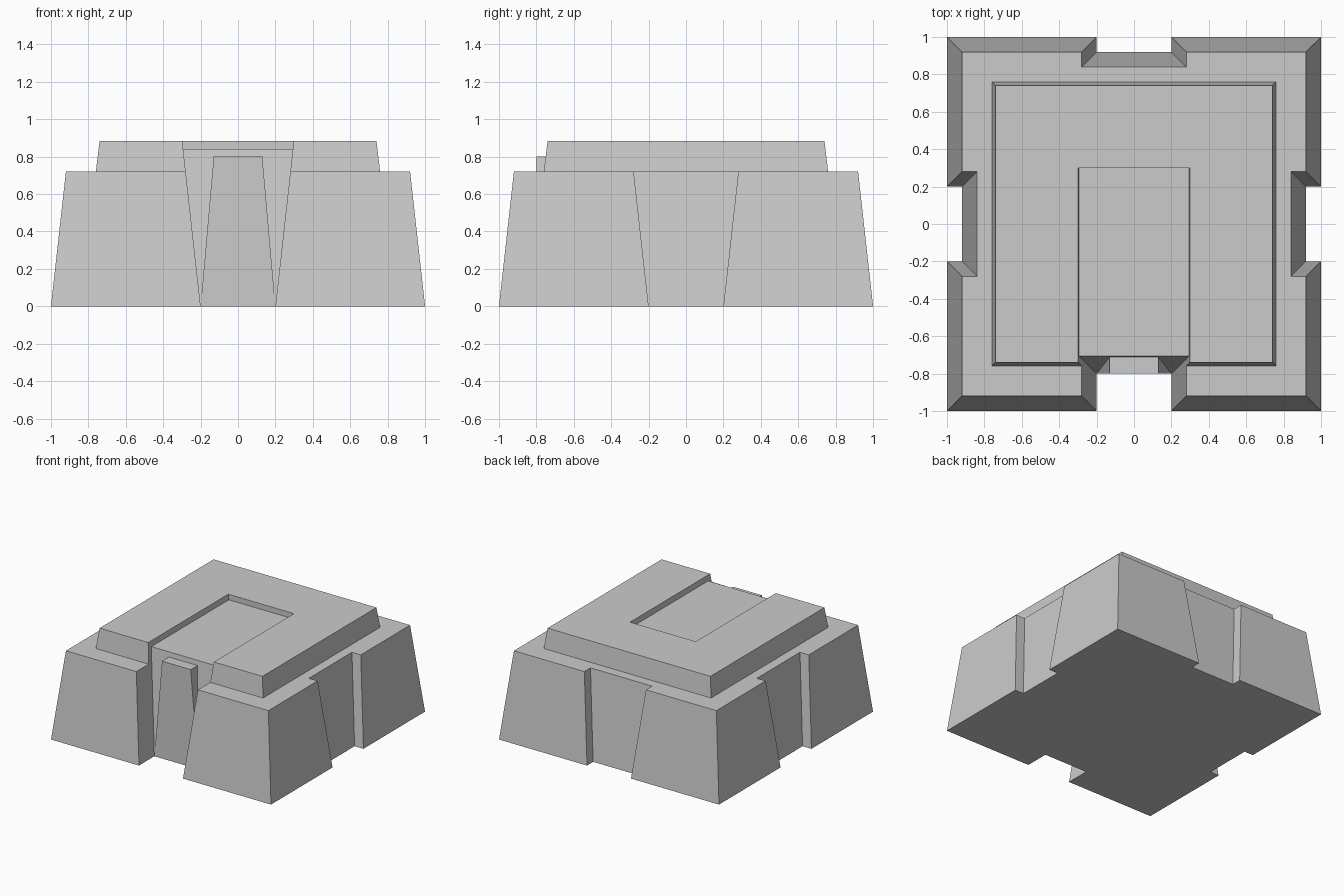
import bpy
import bmesh

cube = bpy.data.objects.get("Cube")
if cube:
    bpy.data.objects.remove(cube, do_unlink=True)

stone = bpy.data.materials.new("grey_stone")
stone.use_nodes = True
grey = (0.6, 0.6, 0.6, 1)
stone.diffuse_color = grey
stone.node_tree.nodes["Principled BSDF"].inputs["Base Color"].default_value = grey

SLOPE = 1 / 9           # inward lean of the walls
LEDGE, FLOOR, TOP = 0.72, 0.84, 0.885


def loft(name, low, high, z0, z1):
    """Solid between two matching outlines."""
    bm = bmesh.new()
    a = [bm.verts.new((x, y, z0)) for x, y in low]
    b = [bm.verts.new((x, y, z1)) for x, y in high]
    bm.faces.new(a[::-1])
    bm.faces.new(b)
    n = len(a)
    for i in range(n):
        j = (i + 1) % n
        bm.faces.new((a[i], a[j], b[j], b[i]))
    bmesh.ops.recalc_face_normals(bm, faces=bm.faces)
    mesh = bpy.data.meshes.new(name)
    bm.to_mesh(mesh)
    bm.free()
    mesh.materials.append(stone)
    obj = bpy.data.objects.new(name, mesh)
    bpy.context.collection.objects.link(obj)
    return obj


def rect(x, y0, y1):
    return [(-x, y0), (x, y0), (x, y1), (-x, y1)]


def cut(obj, cutter):
    """Subtract the cutter and discard it."""
    mod = obj.modifiers.new("cut", 'BOOLEAN')
    mod.operation, mod.solver, mod.object = 'DIFFERENCE', 'EXACT', cutter
    bpy.context.view_layer.objects.active = obj
    bpy.ops.object.modifier_apply(modifier=mod.name)
    bpy.data.objects.remove(cutter, do_unlink=True)


def notched_outline(z):
    """Square with a notch in every side, deepest at the front."""
    s = z * SLOPE
    half, gap = 1 - s, 0.2 + s
    points = []
    for side in range(4):
        inner = (0.8 if side == 0 else 0.92) - s
        for x, y in [(-half, -half), (-gap, -half), (-gap, -inner),
                     (gap, -inner), (gap, -half)]:
            for _ in range(side):
                x, y = -y, x
            points.append((x, y))
    return points


# Sloping lower tier with four doorway notches
loft("lower_tier", notched_outline(0), notched_outline(LEDGE), 0, LEDGE)

# Upper tier, opened by the entrance channel and the sunken roof
upper = loft("upper_tier", rect(0.76, -0.76, 0.76), rect(0.74, -0.74, 0.74), LEDGE, TOP)


def channel(z):
    return rect(0.2 + z * SLOPE, -1.2, -0.8 + z * SLOPE)


cut(upper, loft("channel_cutter", channel(0), channel(1), 0, 1))
cut(upper, loft("roof_cutter", rect(0.2 + FLOOR * SLOPE, -1, 0.3),
                rect(0.2 + TOP * SLOPE, -1, 0.3), FLOOR, TOP + 0.001))

# Upright tapered door slab in the entrance
loft("door_slab", rect(0.2, -0.8, -0.7), rect(0.13, -0.8, -0.7), 0, 0.8)
